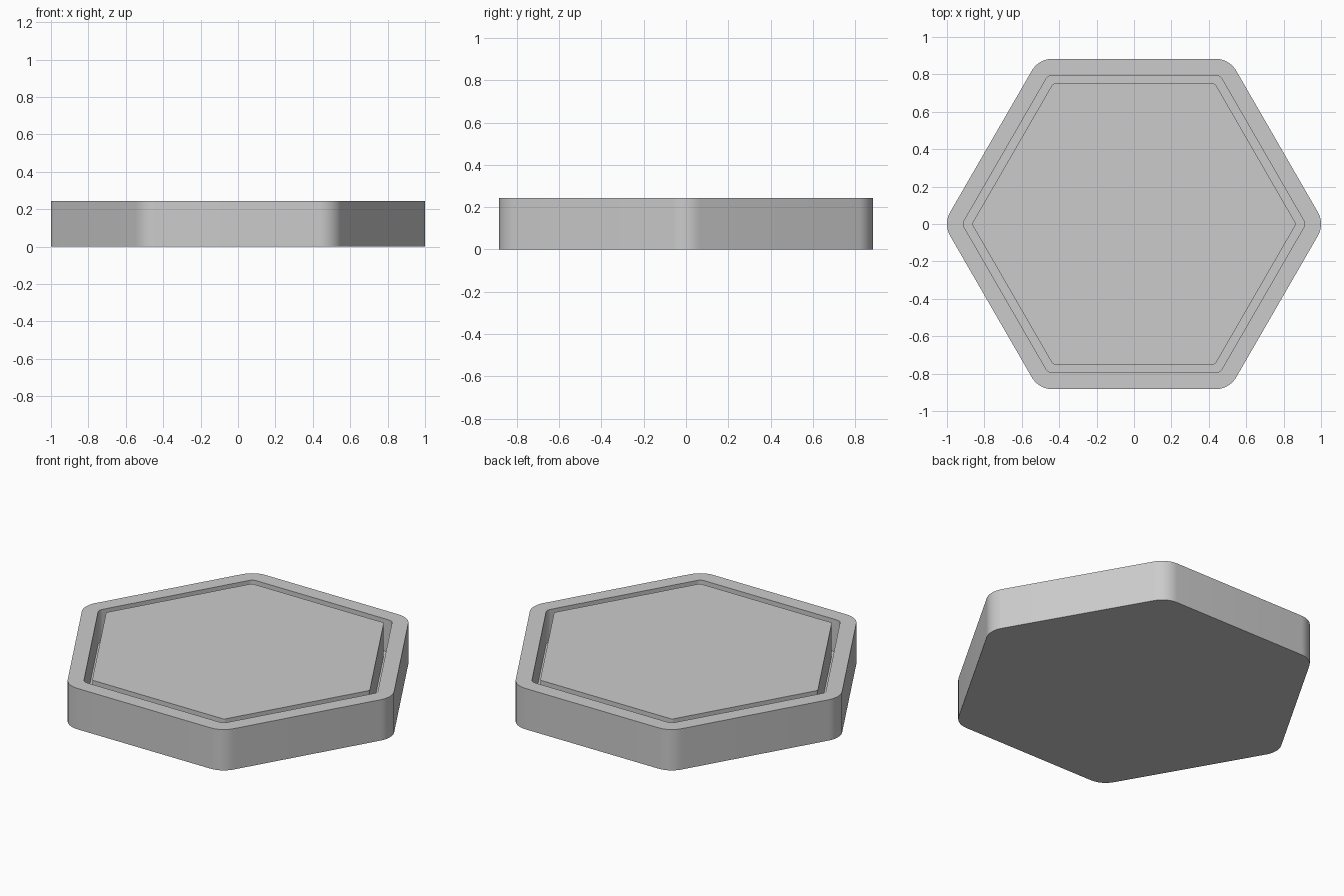
import bpy, bmesh
from math import cos, sin, tan, pi

if "Cube" in bpy.data.objects:
    bpy.data.objects.remove(bpy.data.objects["Cube"])

H = 0.243        # overall height
FLOOR = 0.05     # height of the groove floor
SEG = 10         # segments per rounded corner


def hex_ring(bm, apothem, radius, z):
    """Rounded hexagon loop with corners on the x axis."""
    dist = (apothem - radius) / cos(pi / 6)
    ring = []
    for k in range(6):
        a = k * pi / 3
        for i in range(SEG + 1):
            t = a - pi / 6 + (pi / 3) * i / SEG
            ring.append(bm.verts.new((dist * cos(a) + radius * cos(t),
                                      dist * sin(a) + radius * sin(t), z)))
    return ring


# Section from the underside, over the rim, through the groove, to the panel
section = [
    (0.883, 0.127, 0.0),     # bottom edge
    (0.883, 0.127, H),       # rim outer edge
    (0.795, 0.04, H),        # groove outer edge
    (0.795, 0.04, FLOOR),    # groove floor, outer
    (0.751, 0.02, FLOOR),    # groove floor, inner
    (0.751, 0.02, H),        # centre panel edge
]

bm = bmesh.new()
rings = [hex_ring(bm, *s) for s in section]
for lo, hi in zip(rings, rings[1:]):
    n = len(lo)
    for i in range(n):
        j = (i + 1) % n
        bm.faces.new((lo[i], lo[j], hi[j], hi[i]))
bm.faces.new(rings[-1])                 # centre panel top
bm.faces.new(list(reversed(rings[0])))  # underside
bmesh.ops.recalc_face_normals(bm, faces=bm.faces)

mesh = bpy.data.meshes.new("hexagonal_tile")
bm.to_mesh(mesh)
bm.free()
tile = bpy.data.objects.new("hexagonal_tile", mesh)
bpy.context.collection.objects.link(tile)

# Smooth the rounded corners, keep the rims sharp
bpy.context.view_layer.objects.active = tile
tile.select_set(True)
bpy.ops.object.shade_smooth_by_angle(angle=pi / 6)
